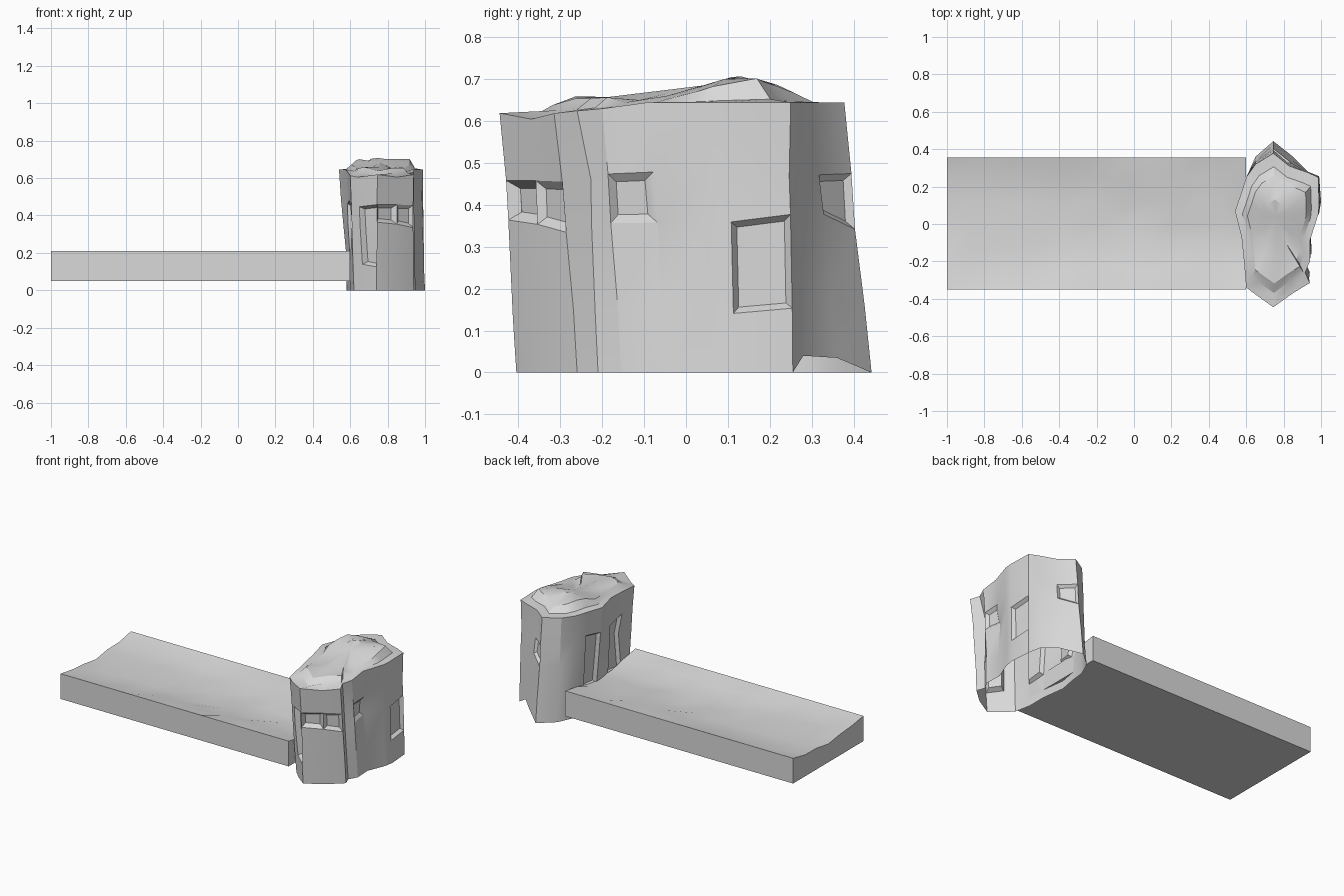
import bpy, bmesh, math, random
from mathutils import Vector

random.seed(7)

old = bpy.data.objects.get("Cube")
if old:
    bpy.data.objects.remove(old, do_unlink=True)

# One pale stone colour
stone = bpy.data.materials.new("pale_grey_stone")
stone.use_nodes = True
colour = (0.7, 0.7, 0.7, 1)
stone.diffuse_color = colour
stone.node_tree.nodes["Principled BSDF"].inputs["Base Color"].default_value = colour


def finish(bm, name, angle):
    mesh = bpy.data.meshes.new(name)
    bm.to_mesh(mesh)
    bm.free()
    obj = bpy.data.objects.new(name, mesh)
    bpy.context.collection.objects.link(obj)
    mesh.materials.append(stone)
    bpy.ops.object.select_all(action='DESELECT')
    obj.select_set(True)
    bpy.context.view_layer.objects.active = obj
    bpy.ops.object.shade_smooth_by_angle(angle=math.radians(angle))
    return obj


def interpolate(profile, y):
    """Linear lookup in a list of (y, z) pairs."""
    for (y0, z0), (y1, z1) in zip(profile, profile[1:]):
        if y <= y1:
            t = max(0, (y - y0) / (y1 - y0))
            return z0 + (z1 - z0) * t
    return profile[-1][1]


def bridge(bm, low, high):
    """Quads between two closed rings, returned in column order."""
    n = len(low)
    return [bm.faces.new((low[i], low[(i + 1) % n], high[(i + 1) % n], high[i]))
            for i in range(n)]


# Slab: box with a worn, dished top
def build_slab():
    nx, ny = 13, 6
    x0, x1, y0, y1 = -1, 0.6, -0.35, 0.355
    base, rim, dish = 0.05, 0.21, 0.04
    bm = bmesh.new()
    top = []
    for i in range(nx + 1):
        row = []
        for j in range(ny + 1):
            x = x0 + (x1 - x0) * i / nx
            y = y0 + (y1 - y0) * j / ny
            z = rim
            if 0 < j < ny:
                z -= dish * (1 - (2 * j / ny - 1) ** 2) + random.uniform(-0.012, 0.012)
                if 0 < i < nx:
                    x += random.uniform(-0.03, 0.03)
                    y += random.uniform(-0.02, 0.02)
            row.append(bm.verts.new((x, y, z)))
        top.append(row)
    for a, b in zip(top, top[1:]):
        for j in range(ny):
            bm.faces.new((a[j], b[j], b[j + 1], a[j + 1]))
    border = ([r[0] for r in top] + top[-1][1:] +
              [r[-1] for r in reversed(top[:-1])] + list(reversed(top[0][1:-1])))
    foot = [bm.verts.new((v.co.x, v.co.y, base)) for v in border]
    bridge(bm, foot, border)
    bm.faces.new(list(reversed(foot)))
    bmesh.ops.recalc_face_normals(bm, faces=bm.faces)
    finish(bm, "worn_slab", 25)


# Boulder outline, anticlockwise from the front tip: foot x, y and rim x, y
COLUMNS = [
    (.74, -.405, .745, -.445), (.85, -.34, .85, -.37), (.94, -.26, .94, -.315),
    (.92, -.21, .915, -.26), (.95, -.155, .94, -.2), (.945, -.05, .94, -.09),
    (.99, .06, .985, .05), (1, .12, .99, .1), (.99, .255, .985, .25),
    (.93, .28, .93, .275), (.85, .36, .83, .31), (.745, .443, .745, .378),
    (.65, .36, .65, .32), (.61, .27, .6, .25), (.6, .18, .575, .17),
    (.58, .07, .54, .07), (.6, -.08, .575, -.07), (.6, -.2, .59, -.22),
    (.62, -.3, .6, -.34), (.67, -.35, .64, -.37)]
ROWS = [0, .22, .56, .74, 1]
RIM = [(-.45, .62), (-.37, .605), (-.31, .62), (-.2, .63), (-.09, .645), (.4, .645)]
RIDGE = [(-.45, .62), (-.36, .625), (-.29, .66), (-.21, .665), (-.14, .647),
         (-.08, .65), (.06, .685), (.12, .71), (.17, .71), (.23, .69), (.29, .645)]
RAISED_FOOT = {9: .04, 10: .035}
# Sunken panels: column, first row, last row, border, depth
PANELS = [(7, 1, 1, .014, .02), (19, 1, 2, .015, .03), (0, 2, 2, .02, .025),
          (1, 2, 2, .02, .015), (10, 2, 2, .015, .015), (14, 1, 2, .015, .02),
          (16, 1, 2, .015, .02), (4, 2, 2, .02, .015)]
# Crevices: (column, row) pushed inwards
CREVICES = {(3, 2): .015, (3, 3): .02, (5, 2): .015, (17, 2): .02,
            (15, 1): .012, (13, 3): .012}


def build_boulder():
    bm = bmesh.new()
    centre = Vector((.76, -.02, 0))
    rings = []
    for r, t in enumerate(ROWS):
        ring = []
        for i, (fx, fy, rx, ry) in enumerate(COLUMNS):
            foot = Vector((fx, fy, RAISED_FOOT.get(i, 0)))
            rim = Vector((rx, ry, interpolate(RIM, ry)))
            p = foot.lerp(rim, t)
            if 0 < r < len(ROWS) - 1:
                inward = (centre - p)
                inward.z = 0
                push = CREVICES.get((i, r), 0) + random.uniform(-.001, .007)
                p += inward.normalized() * push
                p.z += random.uniform(-.02, .02)
            ring.append(bm.verts.new(p))
        rings.append(ring)
    sides = [bridge(bm, a, b) for a, b in zip(rings, rings[1:])]

    # Stepped, humped crown rising from the rim
    edge = rings[-1]
    last = edge
    for scale, lift in ((.82, .12), (.7, .85), (.38, 1)):
        ring = []
        for v in edge:
            p = centre + (v.co - centre) * scale
            low = interpolate(RIM, p.y)
            p.z = low + (interpolate(RIDGE, p.y) - low) * lift
            p.z += random.uniform(-.004, .003)
            ring.append(bm.verts.new(p))
        bridge(bm, last, ring)
        last = ring
    peak = bm.verts.new((centre.x, centre.y + .06, interpolate(RIDGE, .06)))
    for i, v in enumerate(last):
        bm.faces.new((v, last[(i + 1) % len(last)], peak))

    # Chipped panels in the sides
    bm.normal_update()
    for col, first, final, border, depth in PANELS:
        faces = [sides[r][col] for r in range(first, final + 1)]
        bmesh.ops.inset_region(bm, faces=faces, thickness=border,
                               depth=-depth, use_even_offset=True)
    finish(bm, "boulder", 25)


build_slab()
build_boulder()
